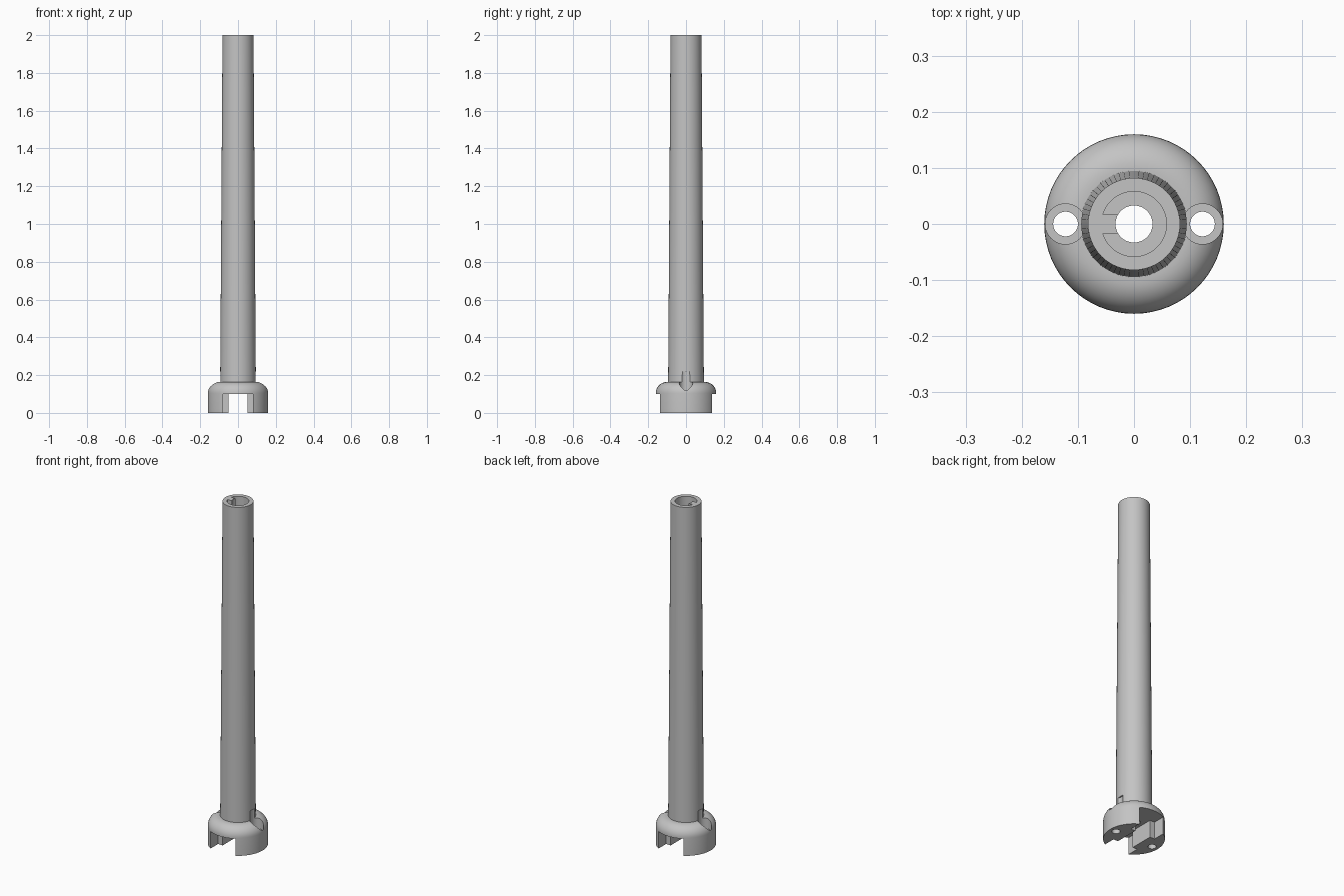
import bpy, bmesh, math

if "Cube" in bpy.data.objects:
    bpy.data.objects.remove(bpy.data.objects["Cube"])

grey = bpy.data.materials.new("light_grey")
grey.diffuse_color = (0.55, 0.55, 0.55, 1)
grey.use_nodes = True
grey.node_tree.nodes["Principled BSDF"].inputs["Base Color"].default_value = grey.diffuse_color
SEG = 64


def finish(name, bm):
    bmesh.ops.recalc_face_normals(bm, faces=bm.faces)
    mesh = bpy.data.meshes.new(name)
    bm.to_mesh(mesh)
    bm.free()
    mesh.materials.append(grey)
    obj = bpy.data.objects.new(name, mesh)
    bpy.context.collection.objects.link(obj)
    return obj


def lathe(name, profile, seg=SEG):
    """Closed solid from (radius, z) points running bottom to top."""
    bm = bmesh.new()
    rings = [[bm.verts.new((r * math.cos(2 * math.pi * i / seg),
                            r * math.sin(2 * math.pi * i / seg), z))
              for i in range(seg)] for r, z in profile]
    for a, b in zip(rings, rings[1:]):
        for i in range(seg):
            j = (i + 1) % seg
            bm.faces.new((a[i], a[j], b[j], b[i]))
    bm.faces.new(rings[0])
    bm.faces.new(rings[-1])
    return finish(name, bm)


def rod(name, r, z0, z1, x=0):
    obj = lathe(name, [(r, z0), (r, z1)], 48)
    for v in obj.data.vertices:
        v.co.x += x
    return obj


def prism(name, outline, z0, z1):
    bm = bmesh.new()
    lo = [bm.verts.new((x, y, z0)) for x, y in outline]
    hi = [bm.verts.new((x, y, z1)) for x, y in outline]
    bm.faces.new(lo)
    bm.faces.new(hi)
    for i in range(len(lo)):
        j = (i + 1) % len(lo)
        bm.faces.new((lo[i], lo[j], hi[j], hi[i]))
    return finish(name, bm)


def cut(target, cutter):
    cutter.hide_render = True
    mod = target.modifiers.new("cut", 'BOOLEAN')
    mod.operation = 'DIFFERENCE'
    mod.solver = 'EXACT'
    mod.object = cutter
    bpy.context.view_layer.objects.active = target
    bpy.ops.object.modifier_apply(modifier=mod.name)
    bpy.data.objects.remove(cutter, do_unlink=True)


# Domed base and tapered post in one turned profile
profile = [(0.16, 0)]
for i in range(11):
    a = math.pi / 2 * i / 10
    profile.append((0.1 + 0.06 * math.cos(a), 0.104 + 0.06 * math.sin(a)))
profile += [(0.0945, 0.164), (0.082, 2.0)]
post = lathe("post_with_base", profile)

# Stepped channel under the base, wide at both mouths
quarter = [(0.05, 0.07), (0.08, 0.07), (0.08, 0.3)]
right = [(x, -y) for x, y in reversed(quarter)] + quarter
outline = right + [(-x, -y) for x, y in right]
cut(post, prism("channel_cutter", outline, -0.1, 0.1))

# Screw holes with counterbores that nick the post
for x in (-0.122, 0.122):
    cut(post, rod("counterbore_cutter", 0.036, 0.1, 0.22, x))
    cut(post, rod("screw_hole_cutter", 0.022, -0.1, 0.15, x))

# Socket in the top with a key rib on the left
socket = rod("socket_cutter", 0.058, 1.8, 2.1)
cut(socket, prism("key_rib", [(-0.08, -0.017), (-0.02, -0.017),
                              (-0.02, 0.017), (-0.08, 0.017)], 1.7, 2.2))
cut(post, socket)

# Central passage through the whole post
cut(post, rod("passage_cutter", 0.033, -0.1, 2.2))

bpy.ops.object.select_all(action='DESELECT')
post.select_set(True)
bpy.context.view_layer.objects.active = post
bpy.ops.object.shade_smooth_by_angle(angle=math.radians(30))
